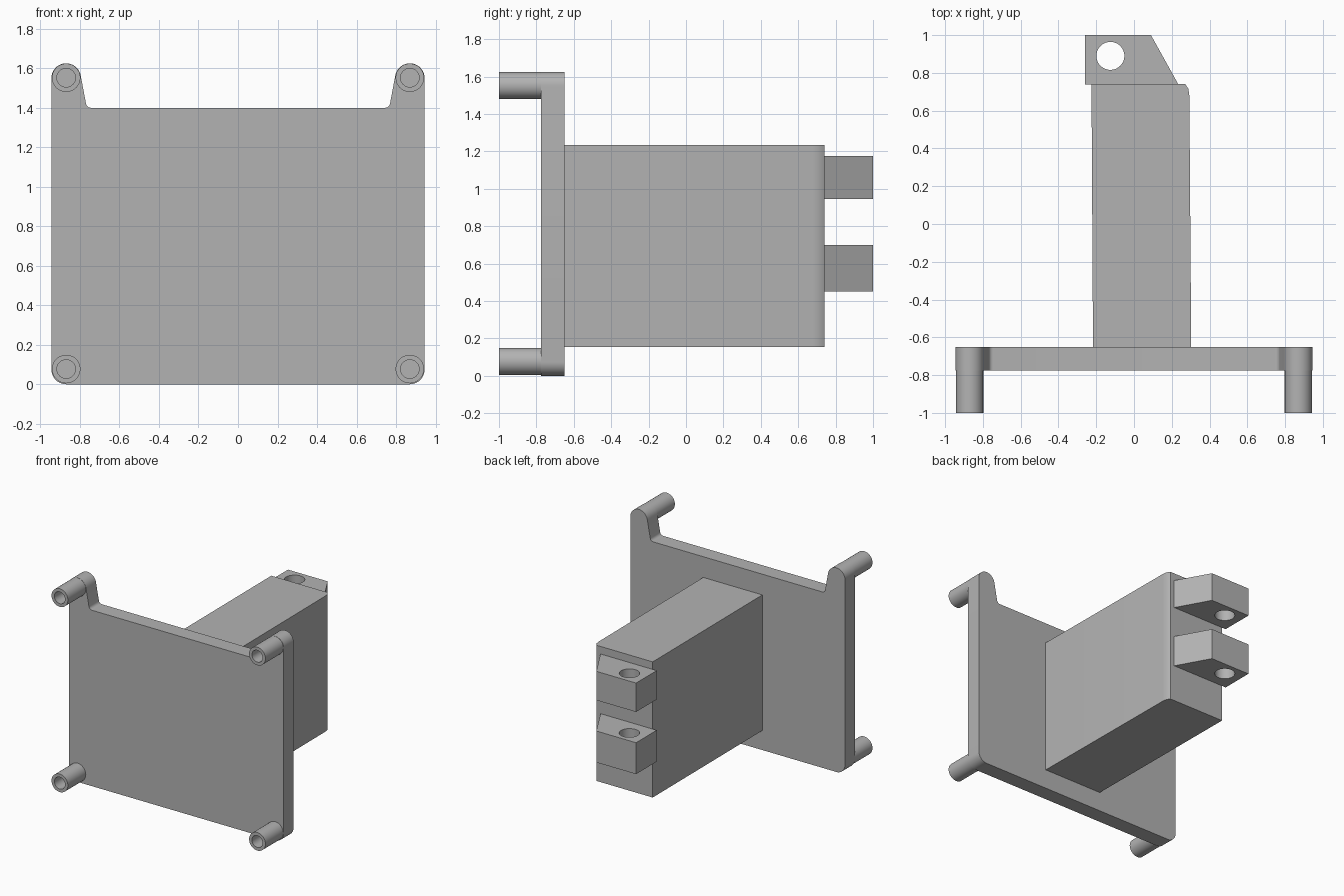
import bpy, bmesh
from math import sin, cos, pi, radians

cube = bpy.data.objects.get("Cube")
if cube:
    bpy.data.objects.remove(cube, do_unlink=True)

GREY = (0.45, 0.45, 0.45, 1)
mat = bpy.data.materials.new("plain_grey")
mat.use_nodes = True
mat.diffuse_color = GREY
mat.node_tree.nodes["Principled BSDF"].inputs["Base Color"].default_value = GREY


def arc(cx, cy, r, start, end, steps):
    """Points along an arc, angles in degrees."""
    angles = [radians(start + (end - start) * i / steps) for i in range(steps + 1)]
    return [(cx + r * cos(a), cy + r * sin(a)) for a in angles]


def circle(cx, cy, r, sides=48):
    return arc(cx, cy, r, 0, 360, sides)[:-1]


def extrude(name, loops, low, high, upright=False):
    """Filled outline with holes, extruded along z, or along y if upright."""
    curve = bpy.data.curves.new(name + "_outline", 'CURVE')
    curve.dimensions = '2D'
    curve.fill_mode = 'BOTH'
    curve.extrude = (high - low) / 2
    for loop in loops:
        spline = curve.splines.new('POLY')
        spline.points.add(len(loop) - 1)
        for point, (x, y) in zip(spline.points, loop):
            point.co = (x, y, 0, 1)
        spline.use_cyclic_u = True
    outline = bpy.data.objects.new(name + "_outline", curve)
    bpy.context.collection.objects.link(outline)
    bpy.context.view_layer.update()
    evaluated = outline.evaluated_get(bpy.context.evaluated_depsgraph_get())
    mesh = bpy.data.meshes.new_from_object(evaluated)
    bpy.data.objects.remove(outline, do_unlink=True)

    bm = bmesh.new()
    bm.from_mesh(mesh)
    bmesh.ops.remove_doubles(bm, verts=bm.verts, dist=0.0001)
    middle = (low + high) / 2
    for v in bm.verts:
        x, y, z = v.co
        v.co = (x, middle - z, y) if upright else (x, y, z + middle)
    bmesh.ops.recalc_face_normals(bm, faces=bm.faces)
    bm.to_mesh(mesh)
    bm.free()
    mesh.name = name
    mesh.materials.clear()
    mesh.materials.append(mat)
    obj = bpy.data.objects.new(name, mesh)
    bpy.context.collection.objects.link(obj)
    bpy.ops.object.select_all(action='DESELECT')
    obj.select_set(True)
    bpy.context.view_layer.objects.active = obj
    bpy.ops.object.shade_smooth_by_angle(angle=radians(30))
    return obj


# Mounting plate: rounded lower corners and an ear at each upper corner
PEG_X, LOW_Z, HIGH_Z, EAR_R = 0.87, 0.075, 1.55, 0.075
half = arc(PEG_X, LOW_Z, EAR_R, -90, 0, 10)
half += arc(PEG_X, HIGH_Z, EAR_R, 0, 172, 20)
half += arc(0.745, 1.425, 0.025, -8, -90, 6)
mirrored = [(-x, z) for x, z in reversed(half)]
extrude("mounting_plate", [half + mirrored], -0.775, -0.65, upright=True)

# Hollow pegs on the front of the plate
for level, z in (("lower", LOW_Z + 0.002), ("upper", HIGH_Z + 0.002)):
    for side, x in (("left", PEG_X), ("right", -PEG_X)):
        extrude(f"{level}_{side}_peg",
                [circle(x, z, 0.072), circle(x, z, 0.047)],
                -1.0, -0.774, upright=True)

# Slightly tapered arm with a softened rear edge
arm = [(-0.217, -0.651), (0.303, -0.651), (0.293, 0.68),
       (0.288, 0.715), (0.272, 0.74), (-0.225, 0.74)]
extrude("arm", [arm], 0.155, 1.235)

# Two slanted hinge lugs, each with a vertical pin hole
lug = [(-0.26, 0.739), (0.235, 0.739), (0.09, 1.0), (-0.26, 1.0)]
for name, low, high in (("lower_lug", 0.45, 0.7), ("upper_lug", 0.945, 1.175)):
    extrude(name, [lug, circle(-0.125, 0.89, 0.074)], low, high)
